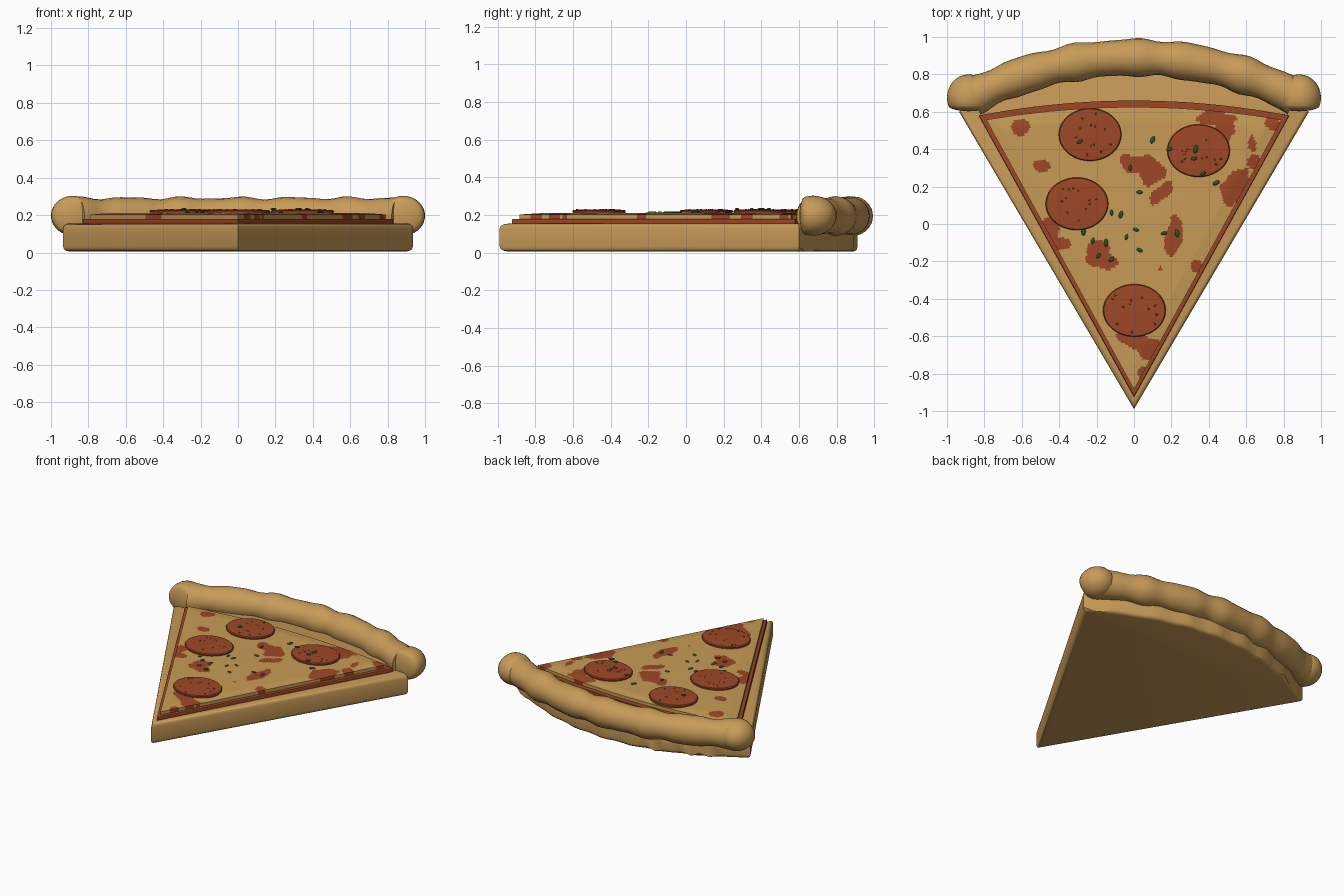
import bpy, bmesh, math, random
from mathutils import Vector, noise

if "Cube" in bpy.data.objects:
    bpy.data.objects.remove(bpy.data.objects["Cube"])

random.seed(4)

def material(name, rgb):
    m = bpy.data.materials.new(name)
    m.diffuse_color = (*rgb, 1)
    m.use_nodes = True
    m.node_tree.nodes["Principled BSDF"].inputs["Base Color"].default_value = m.diffuse_color
    return m

CRUST = material("baked crust", (0.58, 0.33, 0.098))
CHEESE = material("golden cheese", (0.57, 0.33, 0.093))
SAUCE = material("red sauce", (0.34, 0.063, 0.019))
MEAT = material("cured meat red", (0.34, 0.065, 0.02))
HERB = material("herb green", (0.012, 0.095, 0.035))
SPECK = material("brown speck", (0.11, 0.05, 0.02))

def finish(name, bm, mats, angle=40):
    bmesh.ops.recalc_face_normals(bm, faces=bm.faces)
    me = bpy.data.meshes.new(name)
    bm.to_mesh(me)
    bm.free()
    ob = bpy.data.objects.new(name, me)
    bpy.context.collection.objects.link(ob)
    for m in mats:
        me.materials.append(m)
    bpy.ops.object.select_all(action='DESELECT')
    ob.select_set(True)
    bpy.context.view_layer.objects.active = ob
    bpy.ops.object.shade_smooth_by_angle(angle=math.radians(angle))
    return ob

# Wedge outline: straight sides from the tip, gently curved back edge
def back_edge(u, cx, cy, by):
    return Vector((u * cx, cy + (by - cy) * (1 - u * u), 0))

def slab(name, mat, tip, cx, cy, by, z0, z1, bevel, wave=0.0):
    bm = bmesh.new()
    outline = [Vector((0, tip, 0))]
    for i in range(33):
        u = i / 16 - 1
        p = back_edge(u, cx, cy, by)
        p.y += wave * math.sin(i * 1.6) * (1 - u * u)
        outline.append(p)
    face = bm.faces.new([bm.verts.new((p.x, p.y, z0)) for p in outline])
    ext = bmesh.ops.extrude_face_region(bm, geom=[face])
    for v in ext["geom"]:
        if isinstance(v, bmesh.types.BMVert):
            v.co.z = z1
    rim = [e for e in bm.edges if abs(e.verts[0].co.z - e.verts[1].co.z) < 1e-6]
    bmesh.ops.bevel(bm, geom=rim, offset=bevel, segments=3, profile=0.5, affect='EDGES')
    return finish(name, bm, [mat])

slab("dough_base", CRUST, -0.99, 0.935, 0.60, 0.905, 0.006, 0.155, 0.025, 0.008)
slab("sauce_layer", SAUCE, -0.925, 0.83, 0.58, 0.66, 0.15, 0.18, 0.006)

# Cheese sheet with sauce showing through: x, y, radius x, radius y, angle
PATCHES = [
    (-.61, .52, .06, .04, 0), (-.49, .31, .04, .03, 0), (.03, .32, .11, .05, -15),
    (.09, .27, .07, .06, 0), (.15, .17, .09, .04, 45), (.21, -.06, .045, .10, 0),
    (-.17, -.20, .11, .05, 0), (-.19, -.15, .06, .05, 0), (.03, -.63, .10, .045, -10),
    (.08, -.68, .05, .04, 0), (.05, -.79, .03, .03, 0), (.44, .57, .11, .04, 0),
    (.48, .49, .05, .07, 0), (.54, .20, .10, .06, 45), (.63, .44, .025, .04, 0),
    (.74, .54, .05, .04, 0), (.64, .33, .03, .03, 0), (.34, -.23, .045, .04, 0),
    (-.45, -.02, .06, .05, 0), (-.39, -.11, .06, .04, 0), (.14, -.24, .012, .012, 0)]

def is_patch(p):
    wob = 0.55 * noise.noise(Vector((p.x * 13, p.y * 13, 1.7)))
    for x, y, rx, ry, a in PATCHES:
        c, s = math.cos(math.radians(a)), math.sin(math.radians(a))
        dx, dy = p.x - x, p.y - y
        if math.hypot((dx * c + dy * s) / rx, (dy * c - dx * s) / ry) < 1 + wob:
            return True
    return False

def cheese():
    bm = bmesh.new()
    n, tip = 120, Vector((0, -0.885, 0))
    rows = []
    for j in range(n + 1):
        row = []
        for i in range(n + 1):
            u, v = 2 * i / n - 1, j / n
            p = tip + (back_edge(u, 0.79, 0.557, 0.625) - tip) * v
            edge = min((1 - abs(u)) * v * 0.7, (1 - v) * 1.4)
            p.z = 0.203 + 0.008 * min(edge / 0.06, 1) + 0.004 * math.exp(-p.length_squared / 0.04)
            row.append(bm.verts.new(p))
        rows.append(row)
    for j in range(n):
        for i in range(n):
            bm.faces.new((rows[j][i], rows[j][i + 1], rows[j + 1][i + 1], rows[j + 1][i]))
    bmesh.ops.remove_doubles(bm, verts=bm.verts, dist=1e-5)
    ext = bmesh.ops.extrude_edge_only(bm, edges=[e for e in bm.edges if e.is_boundary])
    for v in ext["geom"]:
        if isinstance(v, bmesh.types.BMVert):
            v.co.z = 0.175
    for f in bm.faces:
        f.material_index = int(is_patch(f.calc_center_median()))
    finish("cheese_layer", bm, [CHEESE, SAUCE])

cheese()

# Puffy crust rim: lumpy tube along the back arc
def crust_rim():
    bm = bmesh.new()
    rings, steps, sides = [], 48, 20
    for i in range(steps + 1):
        t = i / steps * 2 - 1
        a = math.radians(27.5) * t
        out = Vector((math.sin(a), math.cos(a), 0))
        c = Vector((0, -0.99, 0.195)) + out * 1.88
        r = 0.097 + 0.006 * math.cos(t * 19) + 0.003 * math.sin(t * 31)
        ring = []
        for k in range(sides):
            b = 2 * math.pi * k / sides
            ring.append(bm.verts.new(c + out * r * math.cos(b) + Vector((0, 0, r * math.sin(b)))))
        rings.append(ring)
    for r0, r1 in zip(rings, rings[1:]):
        for k in range(sides):
            m = (k + 1) % sides
            bm.faces.new((r0[k], r0[m], r1[m], r1[k]))
    bm.faces.new(rings[0])
    bm.faces.new(rings[-1])
    finish("crust_rim", bm, [CRUST], 60)

crust_rim()

# Rounded crust ends, flattened where the slice was cut
for side, label in ((-1, "left"), (1, "right")):
    bm = bmesh.new()
    bmesh.ops.create_uvsphere(bm, u_segments=28, v_segments=18, radius=1)
    for v in bm.verts:
        v.co = Vector((side * 0.884 + v.co.x * 0.116, 0.675 + v.co.y * 0.125, 0.197 + v.co.z * 0.106))
        if v.co.y < 0.625:
            v.co.y = 0.625 - (0.625 - v.co.y) * 0.3
    finish("crust_end_" + label, bm, [CRUST], 60)

# Meat slices: thin discs with rounded rims
SLICES = [(-.235, .478), (.345, .392), (-.305, .108), (.002, -.462)]
RX, RY = 0.168, 0.141

def blob(bm, x, y, z, size, turn):
    res = bmesh.ops.create_uvsphere(bm, u_segments=8, v_segments=6, radius=1)
    c, s = math.cos(turn), math.sin(turn)
    for v in res["verts"]:
        px, py = v.co.x * size[0], v.co.y * size[1]
        v.co = Vector((x + px * c - py * s, y + px * s + py * c, z + v.co.z * size[2]))

specks = bmesh.new()
for n, (x, y) in enumerate(SLICES):
    bm = bmesh.new()
    prev = None
    for scale, z in ((0.98, 0.205), (1.0, 0.221), (0.97, 0.227), (0.6, 0.230)):
        ring = [bm.verts.new((x + RX * scale * math.cos(2 * math.pi * k / 40),
                              y + RY * scale * math.sin(2 * math.pi * k / 40), z)) for k in range(40)]
        if prev:
            for k in range(40):
                m = (k + 1) % 40
                bm.faces.new((prev[k], prev[m], ring[m], ring[k]))
        else:
            bm.faces.new(ring)
        prev = ring
    bm.faces.new(prev)
    finish("meat_slice_%d" % (n + 1), bm, [MEAT])
    for k in range(12):
        a, r = random.uniform(0, 6.28), random.uniform(0.3, 0.85)
        blob(specks, x + RX * r * math.cos(a), y + RY * r * math.sin(a), 0.229,
             (0.007, 0.005, 0.003), a)
finish("meat_specks", specks, [SPECK])

# Herb flakes scattered over the top
HERBS = [(-.29, .44), (.10, .45), (.19, .40), (.33, .40), (.32, .35), (.37, .27), (.44, .22),
         (-.02, .30), (.03, .17), (-.12, .06), (-.07, .05), (-.27, -.04), (-.22, -.09),
         (-.04, -.07), (.01, -.03), (-.15, -.10), (-.19, -.17), (-.12, -.19), (.03, -.14),
         (.16, -.05), (.23, -.05)]
herbs = bmesh.new()
for x, y in HERBS:
    on_meat = any(math.hypot((x - sx) / RX, (y - sy) / RY) < 1 for sx, sy in SLICES)
    s = random.uniform(0.8, 1.15)
    blob(herbs, x, y, 0.232 if on_meat else 0.214, (0.02 * s, 0.011 * s, 0.006), random.uniform(0, 3.14))
finish("herb_flakes", herbs, [HERB])
